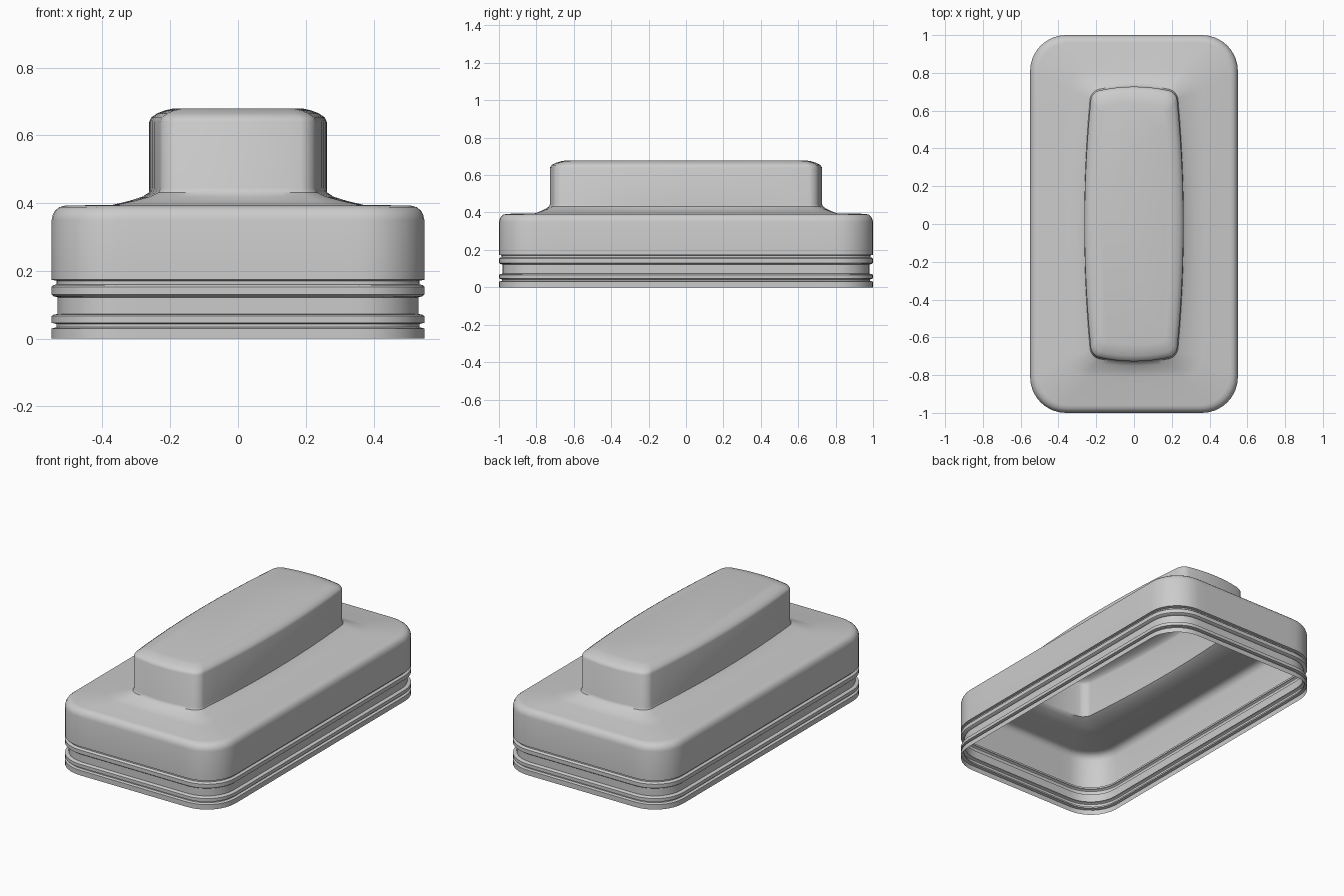
import bpy, bmesh, math

if "Cube" in bpy.data.objects:
    bpy.data.objects.remove(bpy.data.objects["Cube"])

CORNER, SIDE = 8, 12


def ring(bm, hx, hy, r, z, bx=0.0, by=0.0):
    """Rounded rectangle loop whose sides bow outward by bx / by."""
    pts = []
    for k, (sx, sy) in enumerate([(1, 1), (-1, 1), (-1, -1), (1, -1)]):
        for i in range(CORNER + 1):
            a = math.pi / 2 * (k + i / CORNER)
            pts.append((sx * (hx - r) + r * math.cos(a), sy * (hy - r) + r * math.sin(a)))
    # subdivide the straight sides
    full, n = [], CORNER + 1
    for k in range(4):
        full += pts[k * n:(k + 1) * n]
        p, q = pts[k * n + CORNER], pts[((k + 1) * n) % len(pts)]
        for i in range(1, SIDE):
            t = i / SIDE
            full.append((p[0] + (q[0] - p[0]) * t, p[1] + (q[1] - p[1]) * t))
    return [bm.verts.new((x + math.copysign(bx, x) * (1 - (y / hy) ** 2) * min(1, abs(x) / hx),
                          y + math.copysign(by, y) * (1 - (x / hx) ** 2) * min(1, abs(y) / hy), z))
            for x, y in full]


# hollow base: (inset from outline, height), bottom rim with grooves up to deck
base = [(0, 0), (0, .03), (.015, .034), (.015, .043), (0, .047), (0, .067),
        (.006, .071), (.018, .073), (.018, .122), (.006, .125), (0, .13), (0, .153),
        (.005, .158), (.014, .160), (.014, .171), (0, .174), (0, .35),
        (.003, .364), (.010, .378), (.022, .388), (.04, .393)]

# raised grip: (half x, half y, corner radius, height, side bow, end bow)
grip = [(.36, .805, .10, .395, .010, .005),
        (.305, .765, .075, .407, .015, .012),
        (.255, .728, .05, .420, .025, .022),
        (.229, .703, .042, .432, .034, .03),
        (.225, .697, .04, .445, .037, .03),
        (.225, .697, .04, .640, .037, .03),
        (.220, .690, .04, .653, .036, .03),
        (.205, .672, .038, .665, .034, .026),
        (.185, .645, .035, .674, .03, .022),
        (.165, .620, .03, .679, .028, .02)]

bm = bmesh.new()
loops = [ring(bm, .55 - d, 1 - d, .19 - d * .6, z) for d, z in base]
loops += [ring(bm, *g) for g in grip]
for a, b in zip(loops, loops[1:]):
    for i in range(len(a)):
        j = (i + 1) % len(a)
        bm.faces.new((a[i], a[j], b[j], b[i]))
bm.faces.new(loops[-1])  # flat top of the grip

mesh = bpy.data.meshes.new("cover_shell")
bm.to_mesh(mesh)
bm.free()
obj = bpy.data.objects.new("cover_shell", mesh)
bpy.context.collection.objects.link(obj)
bpy.context.view_layer.objects.active = obj
obj.select_set(True)
bpy.ops.object.shade_smooth_by_angle(angle=math.radians(35))
